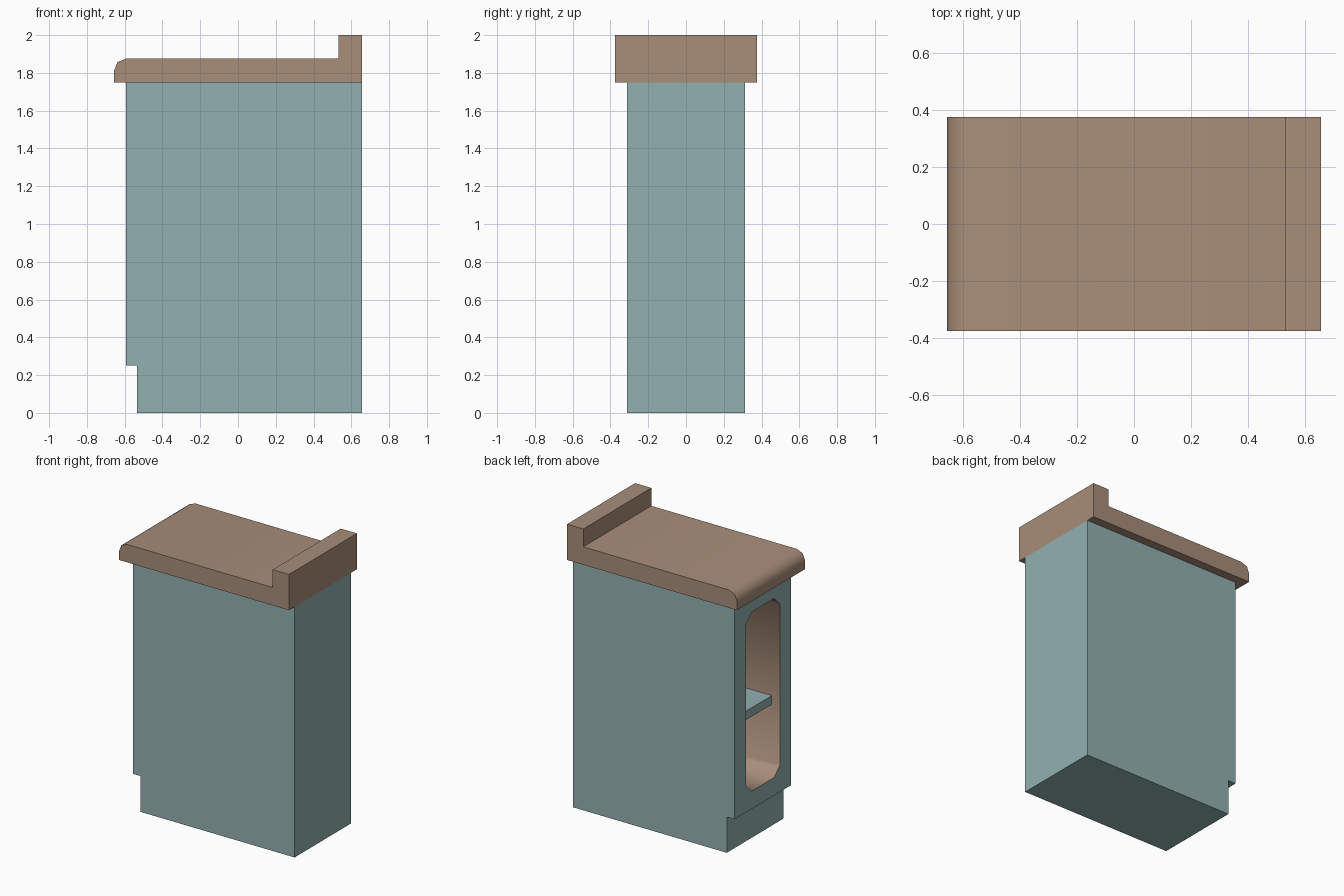
import bpy
import bmesh
from math import radians

cube = bpy.data.objects.get("Cube")
if cube:
    bpy.data.objects.remove(cube, do_unlink=True)


def make_material(name, color):
    mat = bpy.data.materials.new(name)
    mat.use_nodes = True
    mat.diffuse_color = color
    node = next(n for n in mat.node_tree.nodes if n.type == 'BSDF_PRINCIPLED')
    node.inputs["Base Color"].default_value = color
    node.inputs["Roughness"].default_value = 0.8
    return mat


teal = make_material("muted teal paint", (0.296, 0.434, 0.434, 1))
brown = make_material("warm brown wood", (0.392, 0.27, 0.195, 1))


def prism(name, points, offset, mat):
    """Extrude a closed loop of 3D points along offset."""
    bm = bmesh.new()
    face = bm.faces.new([bm.verts.new(p) for p in points])
    result = bmesh.ops.extrude_face_region(bm, geom=[face], use_keep_orig=True)
    moved = [v for v in result["geom"] if isinstance(v, bmesh.types.BMVert)]
    bmesh.ops.translate(bm, verts=moved, vec=offset)
    bmesh.ops.recalc_face_normals(bm, faces=bm.faces)
    mesh = bpy.data.meshes.new(name)
    bm.to_mesh(mesh)
    bm.free()
    mesh.materials.append(mat)
    obj = bpy.data.objects.new(name, mesh)
    bpy.context.collection.objects.link(obj)
    return obj


def side_prism(name, profile, half_width, mat):
    points = [(x, -half_width, z) for x, z in profile]
    return prism(name, points, (0, 2 * half_width, 0), mat)


def activate(obj):
    bpy.ops.object.select_all(action='DESELECT')
    obj.select_set(True)
    bpy.context.view_layer.objects.active = obj


def smooth(obj, angle=50):
    activate(obj)
    bpy.ops.object.shade_smooth_by_angle(angle=radians(angle))


front, back = -0.594, 0.656

# Cabinet body with a recessed toe kick
body = side_prism("cabinet_body", [
    (-0.534, 0), (back, 0), (back, 1.75), (front, 1.75),
    (front, 0.25), (-0.534, 0.25)], 0.3125, teal)

# Wood-lined niche with clipped corners, cut into the cabinet
w, low, high, clip = 0.1875, 0.375, 1.625, 0.0625
half = [(w - clip, low), (w, low + clip), (w, high - clip), (w - clip, high)]
outline = half + [(-y, z) for y, z in reversed(half)]
cutter = prism("niche_cutter", [(front - 0.1, y, z) for y, z in outline],
               (1.284, 0, 0), brown)
cutter.hide_render = True
activate(body)
body.data.materials.append(brown)
cut = body.modifiers.new("niche", 'BOOLEAN')
cut.operation = 'DIFFERENCE'
cut.solver = 'EXACT'
cut.material_mode = 'TRANSFER'
cut.object = cutter
bpy.ops.object.modifier_apply(modifier=cut.name)
bpy.data.objects.remove(cutter, do_unlink=True)
smooth(body)

# Shelf set slightly back inside the niche
side_prism("niche_shelf", [
    (-0.531, 0.844), (0.59, 0.844), (0.59, 0.906), (-0.531, 0.906)], w, teal)

# Countertop with rounded nose and raised backsplash
counter = side_prism("countertop", [
    (-0.656, 1.75), (back, 1.75), (back, 2), (0.531, 2), (0.531, 1.875),
    (front, 1.875), (-0.638, 1.857), (-0.656, 1.813)], 0.375, brown)
smooth(counter)
